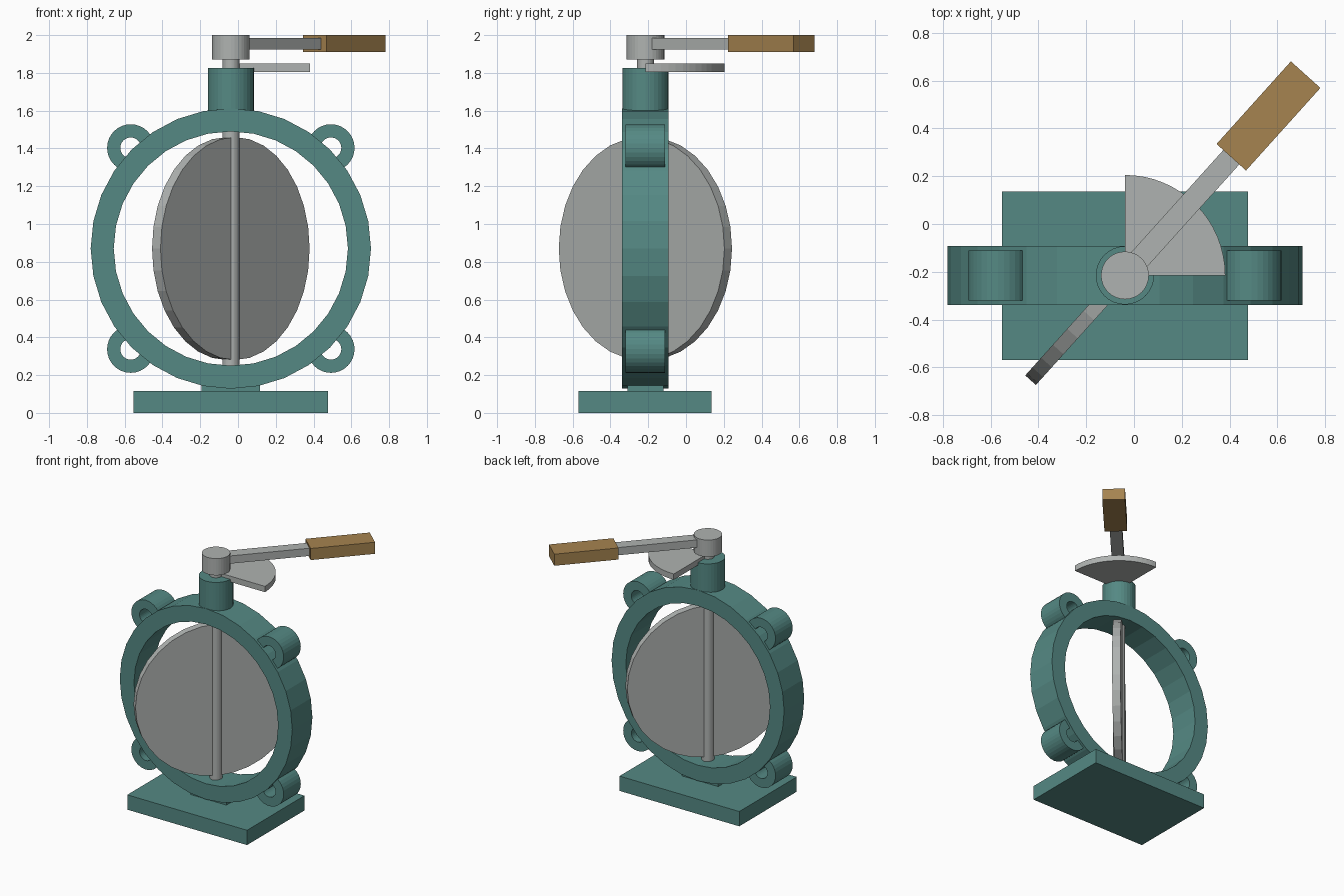
import bpy
import bmesh
from math import cos, sin, pi, radians
from mathutils import Matrix, Vector

if "Cube" in bpy.data.objects:
    bpy.data.objects.remove(bpy.data.objects["Cube"])

AXIS = Vector((-0.038, -0.215, 0))   # vertical line of the valve stem
MID = 0.87                           # height of the ring centre
TURN = radians(48)                   # how far disc and lever are turned


def material(name, rgb):
    mat = bpy.data.materials.new(name)
    mat.use_nodes = True
    colour = (*rgb, 1)
    mat.diffuse_color = colour
    mat.node_tree.nodes["Principled BSDF"].inputs["Base Color"].default_value = colour
    return mat


teal = material("teal paint", (0.09, 0.25, 0.23))
steel = material("grey steel", (0.43, 0.45, 0.44))
wood = material("brown wood", (0.38, 0.23, 0.08))


def finish(name, bm, mat, matrix):
    bmesh.ops.transform(bm, matrix=matrix, verts=bm.verts)
    bmesh.ops.recalc_face_normals(bm, faces=bm.faces)
    mesh = bpy.data.meshes.new(name)
    bm.to_mesh(mesh)
    bm.free()
    mesh.materials.append(mat)
    obj = bpy.data.objects.new(name, mesh)
    bpy.context.collection.objects.link(obj)
    return obj


def box(name, mat, low, high, turn=0.0):
    """Box between two corners given relative to the stem axis."""
    low, high = Vector(low), Vector(high)
    bm = bmesh.new()
    bmesh.ops.create_cube(bm, size=1)
    bmesh.ops.scale(bm, vec=high - low, verts=bm.verts)
    bmesh.ops.translate(bm, vec=(low + high) / 2, verts=bm.verts)
    return finish(name, bm, mat, Matrix.Translation(AXIS) @ Matrix.Rotation(turn, 4, "Z"))


def prism(name, mat, outline, bottom, top):
    """Flat outline around the stem axis, raised between two heights."""
    bm = bmesh.new()
    face = bm.faces.new([bm.verts.new((x, y, bottom)) for x, y in outline])
    raised = bmesh.ops.extrude_face_region(bm, geom=[face])["geom"]
    bmesh.ops.translate(bm, vec=(0, 0, top - bottom),
                        verts=[v for v in raised if isinstance(v, bmesh.types.BMVert)])
    return finish(name, bm, mat, Matrix.Translation(AXIS))


def arc(radius, start, end, steps):
    return [(radius * cos(start + (end - start) * i / steps),
             radius * sin(start + (end - start) * i / steps)) for i in range(steps + 1)]


def post(name, mat, radius, bottom, top, sides=32):
    return prism(name, mat, arc(radius, 0, 2 * pi, sides)[:-1], bottom, top)


def tube(name, mat, outer, inner, depth, x, z, sides=32):
    """Hollow ring whose hole runs front to back."""
    bm = bmesh.new()
    section = [(outer, -depth / 2), (outer, depth / 2), (inner, depth / 2), (inner, -depth / 2)]
    loops = []
    for i in range(sides):
        a = 2 * pi * i / sides
        loops.append([bm.verts.new((r * cos(a), y, r * sin(a))) for r, y in section])
    for i in range(sides):
        here, there = loops[i], loops[(i + 1) % sides]
        for j in range(4):
            k = (j + 1) % 4
            bm.faces.new((here[j], here[k], there[k], there[j]))
    return finish(name, bm, mat, Matrix.Translation(AXIS + Vector((x, 0, z))))


# Base and foot
box("base_plate", teal, (-0.515, -0.355, 0), (0.515, 0.35, 0.115))
box("foot", teal, (-0.155, -0.095, 0.1), (0.155, 0.095, 0.147))

# Ring body with four bolt lugs
tube("body_ring", teal, 0.742, 0.62, 0.247, 0, MID)
for side, sx in (("left", 1), ("right", -1)):
    for level, sz in (("upper", 1), ("lower", -1)):
        tube(f"{level}_{side}_lug", teal, 0.125, 0.055, 0.21, sx * 0.53, MID + sz * 0.533)

# Neck, stem and hub
post("neck", teal, 0.122, 1.55, 1.825)
post("stem", steel, 0.045, 0.2, 1.9)
post("hub", steel, 0.1, 1.87, 2.0)

# Turned closing disc
bm = bmesh.new()
bmesh.ops.create_cone(bm, cap_ends=True, segments=32, radius1=0.59, radius2=0.59, depth=0.06)
finish("disc", bm, steel, Matrix.Translation(AXIS + Vector((0, 0, MID)))
       @ Matrix.Rotation(TURN, 4, "Z") @ Matrix.Rotation(pi / 2, 4, "X"))

# Quarter-circle stop plate
prism("stop_plate", steel, [(0, 0)] + arc(0.42, 0, pi / 2, 16), 1.805, 1.85)

# Lever and grip
box("lever_arm", steel, (0.05, -0.045, 1.925), (0.7, 0.045, 1.985), TURN)
box("grip", wood, (0.665, -0.083, 1.91), (1.13, 0.083, 2.0), TURN)
